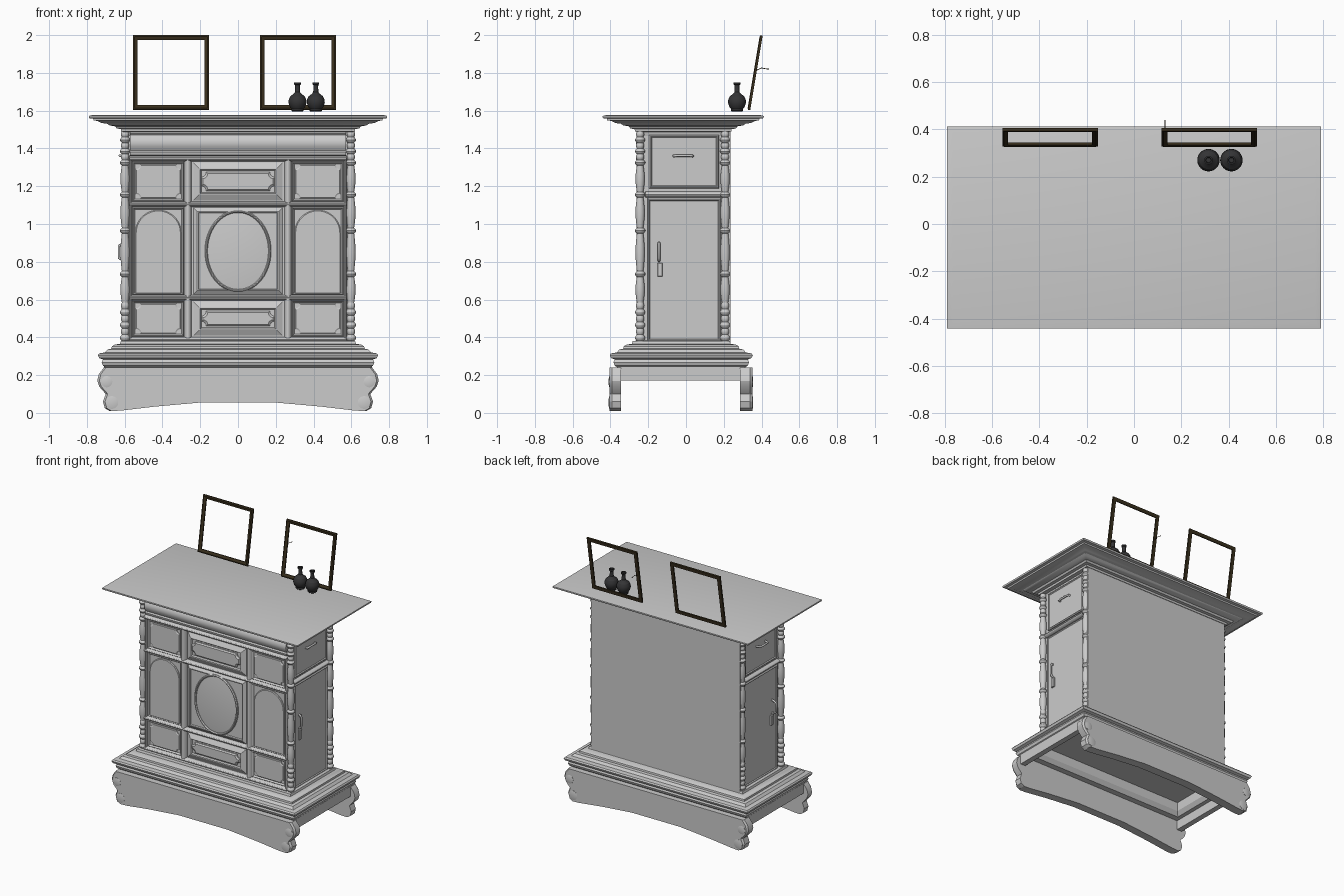
import bpy, bmesh
from math import sin, cos, pi

if "Cube" in bpy.data.objects:
    bpy.data.objects.remove(bpy.data.objects["Cube"])


def loft(name, loops, wrap=False):
    """Bridge equal-length point loops; cap the ends or wrap round."""
    bm = bmesh.new()
    rings = [[bm.verts.new(p) for p in lp] for lp in loops]
    pairs = list(zip(rings, rings[1:]))
    if wrap:
        pairs.append((rings[-1], rings[0]))
    for a, b in pairs:
        for i in range(len(a)):
            j = (i + 1) % len(a)
            bm.faces.new((a[i], a[j], b[j], b[i]))
    if not wrap:
        bm.faces.new(rings[0])
        bm.faces.new(rings[-1])
    bmesh.ops.recalc_face_normals(bm, faces=bm.faces)
    me = bpy.data.meshes.new(name)
    bm.to_mesh(me)
    bm.free()
    ob = bpy.data.objects.new(name, me)
    bpy.context.collection.objects.link(ob)
    return ob


def box(name, x0, x1, y0, y1, z0, z1):
    return loft(name, [[(x0, y0, z), (x1, y0, z), (x1, y1, z), (x0, y1, z)] for z in (z0, z1)])


def lathe(name, prof, x, y, n=20):
    return loft(name, [[(x + r * cos(2 * pi * i / n), y + r * sin(2 * pi * i / n), z)
                        for i in range(n)] for r, z in prof])


def moulding(name, prof, cy):
    """Rectangular stepped moulding: (half width, z) profile."""
    d = .363
    return loft(name, [[(-h, cy - h + d, z), (h, cy - h + d, z),
                        (h, cy + h - d, z), (-h, cy + h - d, z)] for h, z in prof])


def tube(name, pts, r):
    cu = bpy.data.curves.new(name, 'CURVE')
    cu.dimensions = '3D'
    cu.bevel_depth = r
    cu.bevel_resolution = 2
    cu.use_fill_caps = True
    sp = cu.splines.new('POLY')
    sp.points.add(len(pts) - 1)
    for p, q in zip(sp.points, pts):
        p.co = (*q, 1)
    ob = bpy.data.objects.new(name, cu)
    bpy.context.collection.objects.link(ob)
    return ob


# 2D outlines, centred on 0
def rect(w, h):
    return [(-w, -h), (w, -h), (w, h), (-w, h)]


def oval(w, h):
    return [(w * cos(2 * pi * i / 48), h * sin(2 * pi * i / 48)) for i in range(48)]


def arch(w, h):
    return [(-w, -h), (w, -h)] + [(w * cos(pi * i / 20), h - w + w * sin(pi * i / 20)) for i in range(21)]


def notched(w, h, r=.026):
    """Rectangle with a concave quarter round in each corner."""
    return [(sx * w + r * cos(a - i * pi / 12), sy * h + r * sin(a - i * pi / 12))
            for sx, sy, a in ((1, 1, 1.5 * pi), (-1, 1, 2 * pi), (-1, -1, .5 * pi), (1, -1, pi))
            for i in range(7)]


front = lambda u, v, d: (u, -d, v)
right = lambda u, v, d: (d, u, v)
left = lambda u, v, d: (-d, u, v)


def relief(name, shape, cx, cz, w, h, steps, at=front, wrap=False):
    """Raised panel: outline inset step by step as (inset, outward distance)."""
    return loft(name, [[at(cx + u, cz + v, d) for u, v in shape(w - i, h - i)] for i, d in steps], wrap)


# carcass and its wider back board
box("carcass", -.585, .585, -.235, .22, .33, 1.5)
box("back_board", -.602, .602, .215, .236, .36, 1.5)

# cornice with chamfered top
moulding("cornice", [(.585, 1.465), (.59, 1.487), (.618, 1.489), (.62, 1.503), (.642, 1.505), (.65, 1.517),
                     (.68, 1.522), (.695, 1.532), (.72, 1.534), (.745, 1.546), (.765, 1.548), (.767, 1.558),
                     (.787, 1.56), (.79, 1.566), (.79, 1.572), (.766, 1.578)], -.015)

# plinth, hollow underneath
moulding("plinth", [(.58, .385), (.62, .38), (.625, .365), (.652, .362), (.668, .352), (.67, .34), (.69, .336),
                    (.705, .32), (.735, .315), (.742, .306), (.735, .29), (.715, .283), (.722, .268),
                    (.715, .25), (.70, .24), (.64, .24), (.62, .27), (.62, .335)], -.025)

# scrolled foot boards, front and back, with side aprons
half = [(.2, .055), (.45, .033), (.63, .012), (.68, .01), (.705, .025), (.715, .06), (.70, .10), (.735, .14),
        (.745, .17), (.737, .205), (.71, .24)]
outline = half + [(-x, z) for x, z in reversed(half)]
for nm, ya, yb in (("front", -.405, -.345), ("back", .352, .287)):
    s = 1 if yb > ya else -1
    loft(nm + "_foot_board", [[(x * k, y, z) for x, z in outline]
                              for y, k in ((ya, .985), (ya + s * .012, 1), (yb, 1))])
    for sx in (-1, 1):
        for r, x, z in ((.034, .668, .055), (.03, .695, .165)):
            loft(nm + "_foot_scroll", [[(sx * x + q * cos(i * pi / 10), y, z + q * sin(i * pi / 10))
                                        for i in range(20)]
                                       for q, y in ((r, ya + s * .01), (r, ya - s * .001), (r * .6, ya - s * .004))])
for sx in (-1, 1):
    box("side_apron", sx * .67, sx * .71, -.36, .31, .172, .245)

# turned corner columns: a run of beads and balusters
bulges = [(.38 + i * .034, .414 + i * .034, (.027, .022)[i % 2]) for i in range(6)]
for z0, z1 in ((.584, .72), (.75, .95), (.98, 1.14), (1.17, 1.31)):
    bulges += [(z0, z1, .0245), (z1, z1 + .03, .028)]
bulges += [(1.34 + i * .03, 1.37 + i * .03, (.022, .027)[i % 2]) for i in range(5)]
prof = []
for z0, z1, r in bulges:
    prof += [(.017 + (r - .017) * sin(pi * t), z0 + (z1 - z0) * t) for t in (0, .15, .32, .5, .68, .85)]
prof.append((.017, 1.49))
for x in (-.598, .598):
    for y in (-.243, .207):
        lathe("turned_column", prof, x, y, 16)

# front frieze drawer with a swelled face
fr = [(-.23, 1.36), (-.252, 1.365), (-.256, 1.38), (-.25, 1.39), (-.262, 1.41), (-.266, 1.43), (-.262, 1.45),
      (-.25, 1.47), (-.258, 1.48), (-.258, 1.492), (-.23, 1.492)]
loft("frieze_drawer", [[(x, y, z) for y, z in fr] for x in (-.572, .572)])

# half-round rails and stiles of the front
arc = [(cos(pi * i / 8), sin(pi * i / 8)) for i in range(9)]
for z in (1.345, 1.105, .61, .388):
    loft("front_rail", [[(x, -.232 - .034 * b, z + .015 * a) for a, b in arc] for x in (-.575, .575)])
for x, w in ((-.265, .02), (.265, .02), (-.568, .01), (.568, .01)):
    loft("front_stile", [[(x + w * a, -.232 - .03 * b, z) for a, b in arc] for z in (.375, 1.35)])

# front panels: three columns, three rows
edge = [(0, .23), (0, .246), (.004, .25), (.008, .246), (.012, .238)]
plate = [(0, .23), (0, .243), (.005, .247)]
slope = [(0, .23), (0, .24), (.03, .256), (.036, .256), (.042, .247)]
for sx in (-1, 1):
    cx = sx * .422
    for nm, cz, h in (("upper", 1.225, .105), ("lower", .499, .094)):
        relief(nm + "_side_cell", rect, cx, cz, .136, h, edge)
        relief(nm + "_notched_panel", notched, cx, cz, .121, h - .014, plate)
    relief("arched_cell", rect, cx, .857, .136, .232, edge)
    relief("arched_panel", arch, cx, .852, .122, .222, plate)
for nm, cz, h in (("upper", 1.225, .1), ("lower", .499, .09)):
    relief(nm + "_centre_cell", rect, 0, cz, .236, h, slope)
    relief(nm + "_centre_cartouche", notched, 0, cz, .194, h - .05,
           [(0, .24), (0, .254), (.008, .262), (.012, .262)])
relief("centre_door", rect, 0, .857, .236, .23, [(0, .23), (0, .24), (.02, .254), (.026, .254), (.03, .246)])
relief("oval_frame", oval, 0, .857, .176, .218,
       [(0, .24), (0, .254), (.005, .261), (.01, .261), (.015, .254), (.015, .24)], wrap=True)
relief("oval_panel", oval, 0, .857, .165, .207, [(0, .24), (0, .25), (.01, .252)])

# side drawers, doors, rails and hardware
for nm, at, k in (("left", left, .636), ("right", right, .618)):
    sides = [(0, .58), (0, .594), (.006, .6), (.01, .6), (.015, .594)]
    relief(nm + "_side_drawer", rect, -.01, 1.33, .185, .142, sides, at)
    relief(nm + "_side_door", rect, -.01, .757, .195, .38, sides, at)
    loft(nm + "_side_rail", [[at(y, 1.157 + .016 * a, .583 + .027 * b) for a, b in arc] for y in (-.215, .19)])
    tube(nm + "_drawer_handle", [at(*p) for p in ((-.065, 1.36, .59), (-.065, 1.36, .605), (-.05, 1.362, k - .01),
                                                  (.02, 1.362, k - .01), (.035, 1.36, .605), (.035, 1.36, .59))], .007)
    tube(nm + "_door_handle", [at(*p) for p in ((-.143, .9, .59), (-.143, .9, .605), (-.143, .885, k - .006),
                                                (-.143, .82, k - .006), (-.143, .805, .605),
                                                (-.143, .805, .59))], .007)
    relief(nm + "_lock_plate", rect, -.137, .757, .013, .036, [(0, .59), (0, .603), (.003, .606)], at)


def paint(ob, mat):
    ob.data.materials.append(mat)


dark = bpy.data.materials.new("dark_glaze")
dark.diffuse_color = (.035, .035, .037, 1)
dark.use_nodes = True
dark.node_tree.nodes["Principled BSDF"].inputs["Base Color"].default_value = dark.diffuse_color
wood = bpy.data.materials.new("dark_frame")
wood.diffuse_color = (.04, .028, .012, 1)
wood.use_nodes = True
wood.node_tree.nodes["Principled BSDF"].inputs["Base Color"].default_value = wood.diffuse_color

# two leaning picture frames, open in the middle
for x in (-.355, .318):
    f = relief("picture_frame", rect, 0, .2, .202, .2,
               [(0, -.006), (0, .006), (.008, .009), (.025, .003), (.025, -.006)], wrap=True)
    f.location = (x, .334, 1.604)
    f.rotation_euler.x = -.165
    paint(f, wood)
paint(tube("hanging_wire", [(.132, .375, 1.815), (.132, .40, 1.826), (.132, .42, 1.822), (.132, .44, 1.82)], .002), wood)

# pair of bottle vases
vase = [(.028, 1.595), (.033, 1.6), (.031, 1.608), (.042, 1.623), (.0475, 1.643), (.046, 1.66), (.038, 1.676),
        (.022, 1.688), (.014, 1.698), (.0125, 1.72), (.013, 1.735), (.018, 1.74), (.018, 1.749), (.012, 1.749), (.01, 1.72)]
for x in (.315, .412):
    paint(lathe("bottle_vase", vase, x, .27, 32), dark)

# smooth curved surfaces, keep edges crisp
meshes = [o for o in bpy.context.scene.objects if o.type == 'MESH']
for o in meshes:
    o.select_set(True)
bpy.context.view_layer.objects.active = meshes[0]
bpy.ops.object.shade_smooth_by_angle(angle=.45)
